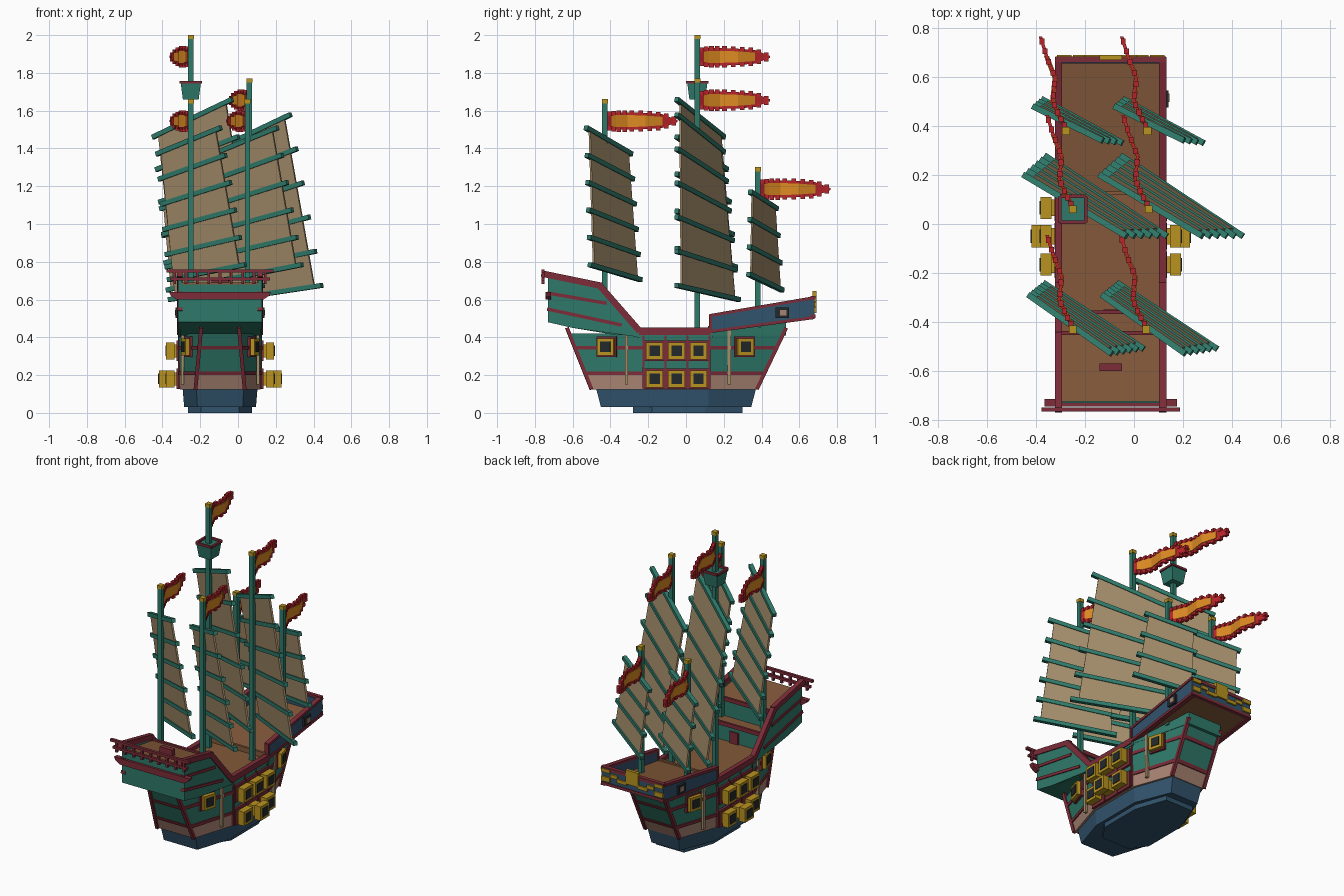
import bpy, bmesh
from math import atan2
from mathutils import Vector as V, Matrix

if "Cube" in bpy.data.objects:
    bpy.data.objects.remove(bpy.data.objects["Cube"])

CX = -0.095  # hull centre line


def material(name, hexcol):
    srgb = [int(hexcol[i:i + 2], 16) / 255 for i in (0, 2, 4)]
    col = [((c + 0.055) / 1.055) ** 2.4 for c in srgb] + [1]
    m = bpy.data.materials.new(name)
    m.use_nodes = True
    m.diffuse_color = col
    m.node_tree.nodes["Principled BSDF"].inputs["Base Color"].default_value = col
    return m


teal = material("teal paint", "2f7a6a")
maroon = material("maroon trim", "7c2c38")
red = material("flag red", "b8242a")
orange = material("flag orange", "dc8a22")
gold = material("gold", "b8921f")
brown = material("deck brown", "83593a")
tan = material("sail cloth", "a58e6b")
blue = material("hull blue", "31536c")
pink = material("pale planks", "a98473")
black = material("black", "22282c")


def loft(name, rings, mat):
    """Closed solid through a list of point rings."""
    bm = bmesh.new()
    rows = [[bm.verts.new(p) for p in r] for r in rings]
    n = len(rows[0])
    for a, b in zip(rows, rows[1:]):
        for i in range(n):
            j = (i + 1) % n
            bm.faces.new((a[i], a[j], b[j], b[i]))
    bm.faces.new(rows[0][::-1])
    bm.faces.new(rows[-1])
    bmesh.ops.recalc_face_normals(bm, faces=bm.faces)
    me = bpy.data.meshes.new(name)
    bm.to_mesh(me)
    bm.free()
    me.materials.append(mat)
    ob = bpy.data.objects.new(name, me)
    bpy.context.collection.objects.link(ob)
    return ob


def box(name, loc, size, mat, turn=0.0):
    rot = Matrix.Rotation(turn, 3, 'Z')
    h = V(size) / 2
    corners = ((-1, -1), (1, -1), (1, 1), (-1, 1))
    rings = [[V(loc) + rot @ V((a * h.x, b * h.y, s * h.z)) for a, b in corners] for s in (-1, 1)]
    return loft(name, rings, mat)


def beam(name, p, q, w, h, mat):
    p, q = V(p), V(q)
    d = (q - p).normalized()
    side = d.cross(V((0, 0, 1)) if abs(d.z) < 0.9 else V((0, 1, 0))).normalized()
    up = side.cross(d)
    off = [side * a * w / 2 + up * b * h / 2 for a, b in ((-1, -1), (1, -1), (1, 1), (-1, 1))]
    return loft(name, [[e + o for o in off] for e in (p, q)], mat)


def prism(name, profile, x0, x1, mat):
    """Side profile (y, z) swept across the ship."""
    return loft(name, [[(CX + x, y, z) for y, z in profile] for x in (x0, x1)], mat)


def octagon(z, ys, yb, w, es, eb, y1=-0.23, y2=0.12):
    half = [(es, ys), (w, y1), (w, y2), (eb, yb)]
    return [(CX + x, y, z) for x, y in half + [(-x, y) for x, y in half[::-1]]]


def hull_ring(z, grow=0.0):
    t = (z - 0.125) / 0.325
    return octagon(z, -0.5 - 0.13 * t - grow, 0.375 + 0.155 * t + grow,
                   0.213 + 0.007 * t + grow, 0.13 - 0.03 * t + grow, 0.12 + grow)


# Hull
loft("keel", [octagon(z, -0.28, 0.30, 0.17, 0.1, 0.1, -0.18, 0.1) for z in (0, 0.035)], blue)
loft("lower_hull", [octagon(0.03, -0.45, 0.345, 0.19, 0.12, 0.1),
                    octagon(0.126, -0.475, 0.37, 0.198, 0.125, 0.11)], blue)
loft("plank_band", [hull_ring(0.125), hull_ring(0.21)], pink)
loft("upper_hull", [hull_ring(0.21), hull_ring(0.42)], teal)
for z in (0.21, 0.345):
    loft("hull_stripe", [hull_ring(z - 0.01, 0.006), hull_ring(z + 0.01, 0.006)], maroon)
low, high = hull_ring(0.125), hull_ring(0.45)
for i in (0, 3, 4, 7):
    beam("corner_rib", low[i], high[i], 0.02, 0.02, maroon)
bow = [high[i] for i in (2, 3, 4, 5)]
loft("bow_block", [[(x, y, 0.41) for x, y, z in bow],
                   [(x, y, 0.44 + (y - 0.12) * 0.14) for x, y, z in bow]], teal)

# Decks and stern castle
box("main_deck", (CX, -0.12, 0.42), (0.42, 0.5, 0.015), brown)
box("bow_step", (CX, 0.125, 0.44), (0.42, 0.015, 0.04), brown)
prism("stern_castle", [(-0.73, 0.48), (-0.6, 0.45), (-0.36, 0.41), (-0.36, 0.53),
                       (-0.45, 0.53), (-0.45, 0.64), (-0.73, 0.68)], -0.213, 0.213, teal)
prism("castle_deck", [(-0.445, 0.638), (-0.725, 0.678), (-0.725, 0.69), (-0.445, 0.65)],
      -0.21, 0.21, brown)
box("step_deck", (CX, -0.4, 0.533), (0.42, 0.09, 0.012), brown)
for y, z in ((-0.445, 0.65), (-0.36, 0.535)):
    box("deck_edge", (CX, y, z), (0.43, 0.015, 0.025), maroon)
box("castle_door", (CX, -0.355, 0.46), (0.06, 0.012, 0.08), maroon)
box("deck_hatch", (CX, -0.585, 0.69), (0.09, 0.03, 0.04), maroon)

# Bow deck and front bulwark
prism("bow_deck", [(0.13, 0.43), (0.67, 0.505), (0.67, 0.525), (0.13, 0.45)], -0.21, 0.21, brown)
prism("bow_front", [(0.655, 0.505), (0.68, 0.51), (0.68, 0.61), (0.655, 0.605)], -0.215, 0.215, blue)
for z, t in ((0.512, 0.018), (0.61, 0.02)):
    box("bow_front_trim", (CX, 0.672, z), (0.45, 0.025, t), maroon)
for x, z, w, t in ((0, 0.6, 0.09, 0.09), (0.075, 0.555, 0.07, 0.022), (0.13, 0.575, 0.05, 0.022),
                   (0.19, 0.545, 0.06, 0.03), (0.19, 0.6, 0.06, 0.022)):
    for s in ((-1, 1) if x else (1,)):
        box("bow_ornament", (CX + s * x, 0.68, z), (w, 0.02, t), gold)

# Both sides: bulwarks, rails, stripes
for s in (-1, 1):
    def side(name, profile, mat):
        prism(name, profile, s * 0.202, s * 0.222, mat)

    def rail(name, a, b, mat, h, x=0.213, w=0.03):
        beam(name, (CX + s * x, *a), (CX + s * x, *b), w, h, mat)

    side("bulwark", [(-0.26, 0.4), (0.14, 0.4), (0.14, 0.43), (-0.26, 0.43)], teal)
    side("castle_side", [(-0.73, 0.48), (-0.6, 0.45), (-0.24, 0.4), (-0.24, 0.43),
                         (-0.46, 0.67), (-0.73, 0.73)], teal)
    side("bow_side", [(0.13, 0.43), (0.68, 0.505), (0.68, 0.61), (0.13, 0.515)], blue)
    rail("waist_rail", (-0.25, 0.432), (0.13, 0.432), maroon, 0.038)
    rail("slope_rail", (-0.245, 0.432), (-0.455, 0.672), maroon, 0.034)
    rail("castle_rail", (-0.445, 0.672), (-0.765, 0.738), maroon, 0.034)
    rail("bow_top_trim", (0.125, 0.515), (0.68, 0.61), maroon, 0.016)
    rail("bow_low_trim", (0.125, 0.43), (0.68, 0.505), maroon, 0.016)
    rail("bow_end_trim", (0.13, 0.43), (0.13, 0.52), maroon, 0.016)
    rail("castle_stripe", (-0.735, 0.635), (-0.42, 0.58), maroon, 0.018)
    rail("castle_stripe", (-0.735, 0.55), (-0.34, 0.465), maroon, 0.018)
    box("bow_badge", (CX + s * 0.226, 0.51, 0.53), (0.02, 0.07, 0.055), black)
    box("badge_mark", (CX + s * 0.235, 0.515, 0.53), (0.008, 0.035, 0.03), pink)
    # plank strips standing on the slanted hull faces
    for y, top, x in ((-0.315, 0.41, 0.2), (0.23, 0.45, 0.19)):
        rail("wood_strip", (y, 0.15), (y, top), tan, 0.018, x, 0.016)
    for y in (-0.225, -0.108, 0.008, 0.125):
        rail("gun_divider", (y, 0.13), (y, 0.41), maroon, 0.01, 0.216, 0.014)

# Stern rail and cross trim
loft("stern_trim", [[(CX + x, y, 0.62 + z * 0.02) for x, y in
                     ((-w, -0.745), (w, -0.745), (w, -0.715), (-w, -0.715))]
                    for z, w in ((-1, 0.23), (0, 0.26), (1, 0.27))], maroon)
for z, w in ((0.71, 0.53), (0.752, 0.565)):
    box("stern_rail", (CX, -0.757, z), (w, 0.018, 0.016), maroon)
for i in range(9):
    box("rail_post", (CX + (i - 4) * 0.06, -0.757, 0.72), (0.014, 0.016, 0.075), maroon)


# Guns and cabin ports
def gun(x, y, z, turn, length):
    out = Matrix.Rotation(turn, 3, 'Z') @ V((1, 0, 0))
    for name, dist, depth, size, mat in (
            ("port_frame", 0.004, 0.02, 0.108, maroon),
            ("gun_body", length / 2, length, 0.068, gold),
            ("gun_collar", length - 0.022, 0.044, 0.09, gold),
            ("gun_mouth", length, 0.008, 0.055, black)):
        box(name, V((x, y, z)) + out * dist, (depth, size, size), mat, turn)


for s in (-1, 1):
    for i in range(3):
        for row, z in enumerate((0.18, 0.328)):
            gun(CX + s * 0.216, -0.166 + i * 0.116, z, atan2(0, s),
                0.108 if (i == 1 and row == 0) else 0.07)
    r = hull_ring(0.35)
    for a, b, t in ((r[0], r[1], 0.48), (r[2], r[3], 0.52)):
        p = V(a).lerp(V(b), t)
        gun(CX + s * (p.x - CX), p.y, p.z, atan2(a[0] - b[0], s * (b[1] - a[1])), 0.035)


# Rigging: mast, sail and flag
def mast(x, y, base, top):
    box("mast", (x, y, (base + top) / 2), (0.028, 0.028, top - base), teal)
    box("mast_cap", (x, y, top - 0.01), (0.032, 0.032, 0.022), gold)


def sail(x, y, count, top, bottom):
    """top and bottom hold the two batten ends relative to the mast foot."""
    o = V((x, y, 0))
    edge = []
    for i in range(count):
        t = i / (count - 1)
        a, b = [o + V(p).lerp(V(q), t) for p, q in zip(top, bottom)]
        beam("sail_batten", a, b, 0.025, 0.025, teal)
        edge.append((a.lerp(b, 0.07), a.lerp(b, 0.92)))
    n = V((0.003, 0.005, 0))
    loft("sail", [[a - n, b - n, b + n, a + n] for a, b in edge], tan)


def flag(x, y, z):
    path = [(0, 0.01, 0.036), (-0.028, 0.06, 0.046), (-0.055, 0.12, 0.046), (-0.045, 0.215, 0.043),
            (-0.08, 0.305, 0.036), (-0.105, 0.385, 0.005)]

    def ribbon(name, pts, thick, inset, mat):
        loft(name, [[(x + dx + s * thick, y + dy, z + v * (h - inset))
                     for s, v in ((-1, -1), (1, -1), (1, 1), (-1, 1))] for dx, dy, h in pts], mat)

    ribbon("flag_border", path, 0.007, 0, red)
    ribbon("flag_field", [(-0.014, 0.035, 0.04)] + path[1:5], 0.0105, 0.014, orange)
    for a, b in zip(path, path[1:]):
        for t in (0.25, 0.75):
            p = V(a).lerp(V(b), t)
            for v in (-1, 1):
                box("flag_tooth", (x + p.x, y + p.y, z + v * p.z), (0.02, 0.024, 0.022), red)


for x, y, base, top in ((-0.25, -0.43, 0.5, 1.66), (0.05, -0.43, 0.5, 1.66),
                        (-0.25, 0.06, 0.41, 2.0), (0.06, 0.06, 0.41, 1.77),
                        (-0.277, 0.38, 0.45, 1.3), (0.055, 0.38, 0.45, 1.3)):
    mast(x, y, base, top)
    flag(x, y, top - 0.115)
    if y < -0.1:
        sail(x, y, 6, ((-0.18, 0.14, 1.37), (0.16, -0.1, 1.51)),
             ((-0.12, 0.19, 0.705), (0.29, -0.08, 0.785)))
    elif y > 0.1:
        sail(x, y, 4, ((-0.135, 0.1, 1.08), (0.15, -0.04, 1.17)),
             ((-0.1, 0.13, 0.65), (0.23, -0.05, 0.735)))
    else:
        lift = 0.08 if x < 0 else 0
        sail(x, y, 6, ((-0.2, 0.14, 1.38 + lift), (0.22, -0.11, 1.58 + lift)),
             ((-0.115, 0.22, 0.6), (0.385, -0.11, 0.675)))

# Lookout basket
corners = ((-1, -1), (1, -1), (1, 1), (-1, 1))
loft("lookout", [[(-0.25 + a * w, 0.06 + b * w, z) for a, b in corners]
                 for z, w in ((1.66, 0.042), (1.745, 0.053))], teal)
for a, b in corners:
    beam("lookout_rim", (-0.25 + a * 0.053, 0.06 + b * 0.053, 1.75),
         (-0.25 - b * 0.053, 0.06 + a * 0.053, 1.75), 0.014, 0.014, maroon)
